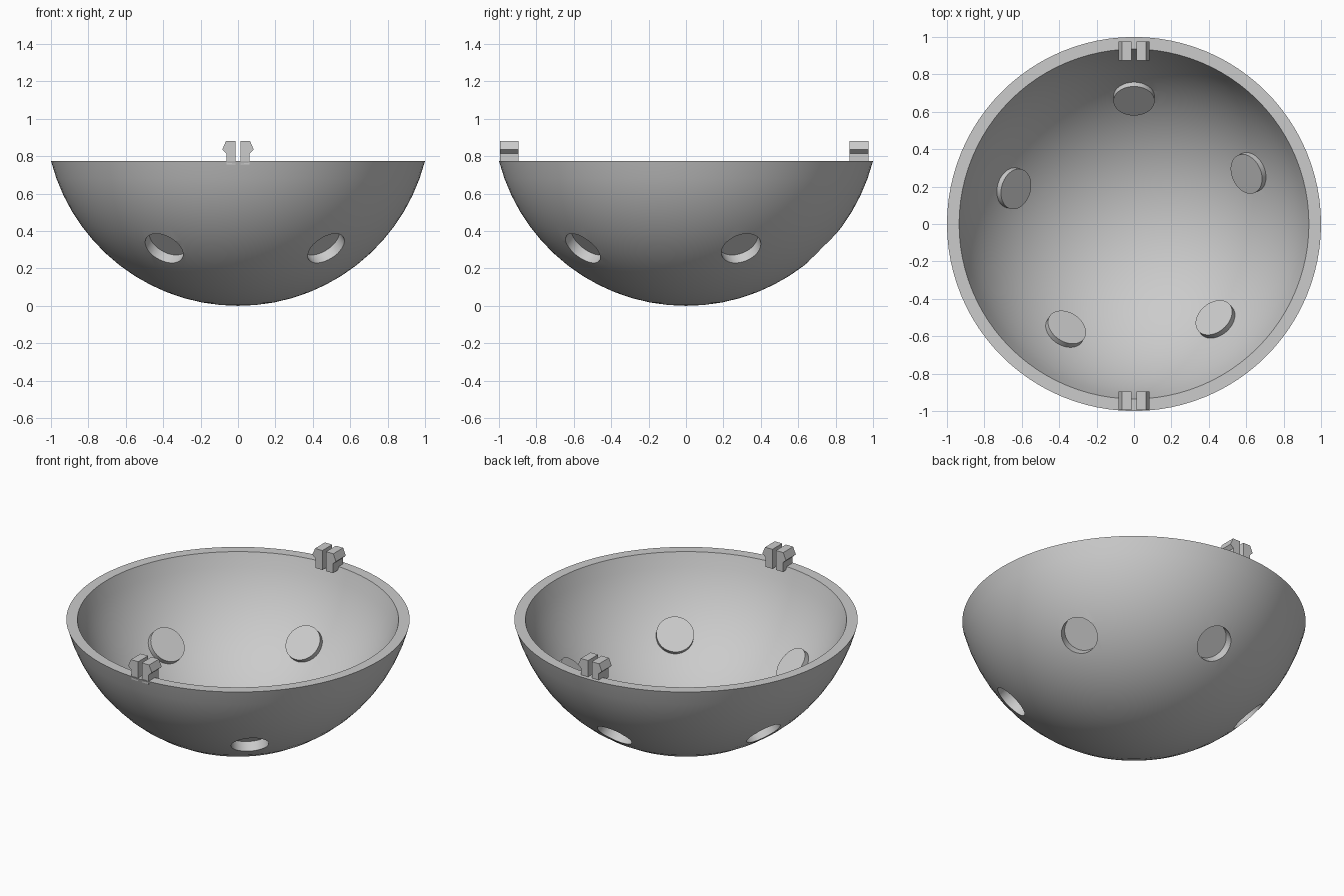
import bpy, bmesh, math
from mathutils import Matrix, Vector

if "Cube" in bpy.data.objects:
    bpy.data.objects.remove(bpy.data.objects["Cube"], do_unlink=True)

R_OUT, R_IN, RIM_Z = 1.0326, 0.97, 0.775
CENTRE = Vector((0, 0, R_OUT))

grey = bpy.data.materials.new("plain grey")
grey.use_nodes = True
colour = (0.6, 0.6, 0.6, 1)
grey.diffuse_color = colour
grey.node_tree.nodes["Principled BSDF"].inputs["Base Color"].default_value = colour


def add_object(name, bm):
    bmesh.ops.recalc_face_normals(bm, faces=bm.faces)
    mesh = bpy.data.meshes.new(name)
    bm.to_mesh(mesh)
    bm.free()
    mesh.materials.append(grey)
    obj = bpy.data.objects.new(name, mesh)
    bpy.context.collection.objects.link(obj)
    return obj


def arc(radius, rings=14):
    """Profile of a spherical cap from its pole up to the rim."""
    end = math.acos((R_OUT - RIM_Z) / radius)
    return [Vector((radius * math.sin(end * i / rings), 0,
                    R_OUT - radius * math.cos(end * i / rings)))
            for i in range(rings + 1)]


def ring_of_discs(name, near, far):
    """Five cylinders aimed 45 degrees down from the sphere centre."""
    bm = bmesh.new()
    for i in range(5):
        turn = Matrix.Rotation(math.radians(90 + 73.5 * i), 4, 'Z')
        tilt = Matrix.Rotation(math.radians(135), 4, 'Y')
        place = Matrix.Translation((0, 0, (near + far) / 2))
        bmesh.ops.create_cone(bm, cap_ends=True, segments=48, radius1=0.11,
                              radius2=0.11, depth=far - near,
                              matrix=Matrix.Translation(CENTRE) @ turn @ tilt @ place)
    return add_object(name, bm)


# Bowl shell turned from its cross-section
bm = bmesh.new()
verts = [bm.verts.new(p) for p in arc(R_OUT) + arc(R_IN)[::-1]]
edges = [bm.edges.new(pair) for pair in zip(verts, verts[1:])]
bmesh.ops.spin(bm, geom=verts + edges, cent=(0, 0, 0), axis=(0, 0, 1),
               angle=math.tau, steps=96, use_duplicate=False)
bmesh.ops.remove_doubles(bm, verts=bm.verts, dist=0.0001)
bowl = add_object("bowl", bm)

# Round bosses inside, and matching pockets outside
helpers = [(ring_of_discs("boss_helper", 0.93, 1.0), 'UNION'),
           (ring_of_discs("pocket_cutter", 0.966, 1.1), 'DIFFERENCE')]
for helper, operation in helpers:
    helper.hide_render = True
    mod = bowl.modifiers.new(operation.title(), 'BOOLEAN')
    mod.operation, mod.object, mod.solver = operation, helper, 'EXACT'
bpy.context.view_layer.update()
finished = bpy.data.meshes.new_from_object(
    bowl.evaluated_get(bpy.context.evaluated_depsgraph_get()))
bowl.modifiers.clear()
bowl.data = finished
for helper, operation in helpers:
    bpy.data.objects.remove(helper, do_unlink=True)

bpy.ops.object.select_all(action='DESELECT')
bowl.select_set(True)
bpy.context.view_layer.objects.active = bowl
bpy.ops.object.shade_smooth_by_angle(angle=math.radians(25))

# Split snap clips with barbed sides on the rim
half_profile = [(0.013, 0.755), (0.062, 0.755), (0.062, 0.815),
                (0.084, 0.835), (0.065, 0.88), (0.013, 0.88)]
for name, y in (("front_clip", -0.995), ("back_clip", 0.875)):
    bm = bmesh.new()
    for side in (-1, 1):
        face = bm.faces.new([bm.verts.new((side * x, y, z)) for x, z in half_profile])
        new = bmesh.ops.extrude_face_region(bm, geom=[face])["geom"]
        bmesh.ops.translate(bm, vec=(0, 0.1, 0),
                            verts=[v for v in new if isinstance(v, bmesh.types.BMVert)])
    add_object(name, bm)
